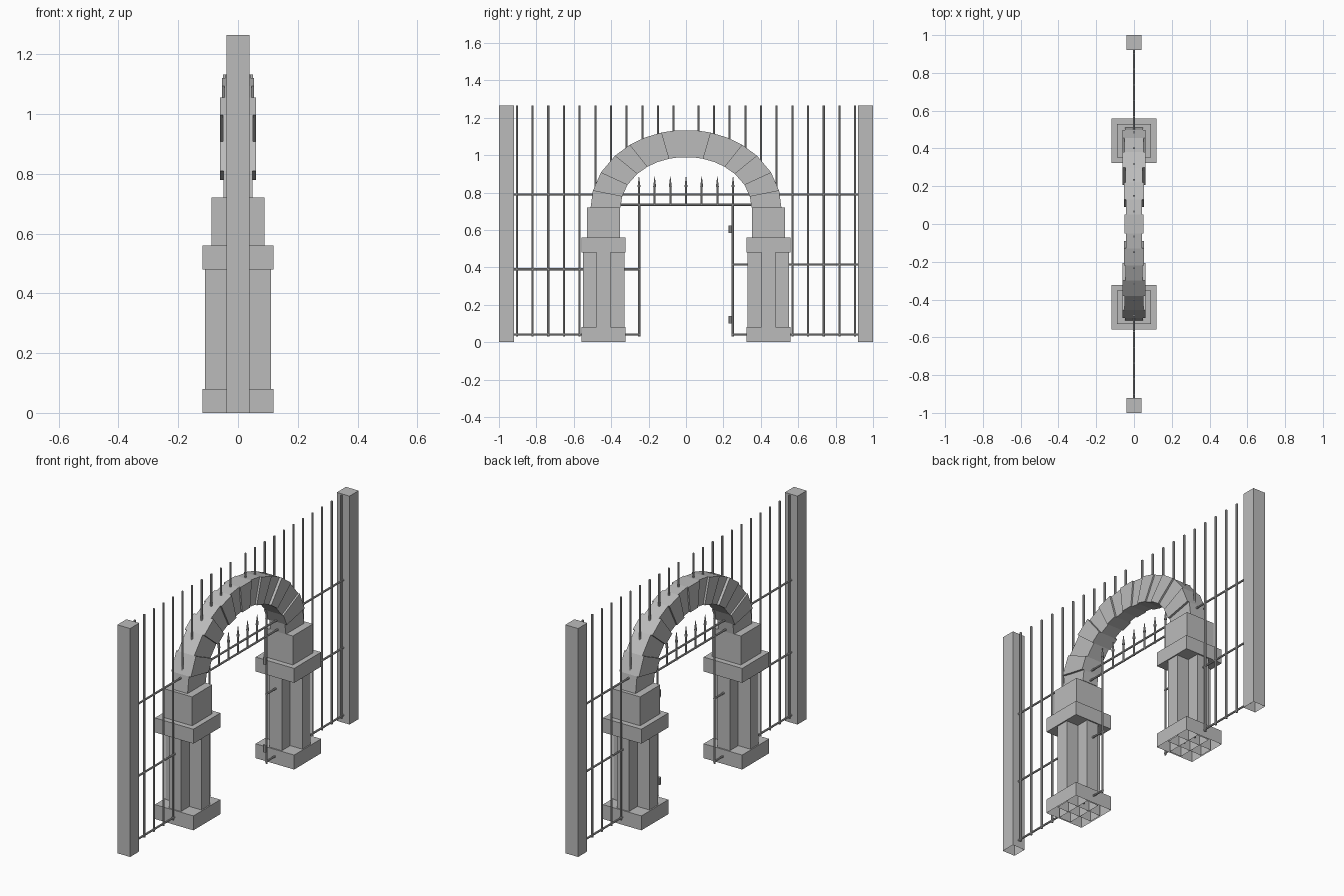
import bpy, bmesh, math
from mathutils import Vector

old = bpy.data.objects.get("Cube")
if old:
    bpy.data.objects.remove(old, do_unlink=True)

stone = bpy.data.materials.new("stone_grey")
stone.use_nodes = True
GREY = (0.5, 0.5, 0.5, 1)
stone.diffuse_color = GREY
stone.node_tree.nodes["Principled BSDF"].inputs["Base Color"].default_value = GREY


def finish(name, bm):
    bmesh.ops.recalc_face_normals(bm, faces=bm.faces)
    mesh = bpy.data.meshes.new(name)
    bm.to_mesh(mesh)
    bm.free()
    mesh.materials.append(stone)
    obj = bpy.data.objects.new(name, mesh)
    bpy.context.collection.objects.link(obj)
    return obj


def box(name, y, half_x, half_y, z0, z1, open_bottom=False):
    bm = bmesh.new()
    bmesh.ops.create_cube(bm, size=1)
    for v in bm.verts:
        v.co = (v.co.x * 2 * half_x, y + v.co.y * 2 * half_y,
                z0 + (v.co.z + 0.5) * (z1 - z0))
    obj = finish(name, bm)
    if open_bottom:
        bm = bmesh.new()
        bm.from_mesh(obj.data)
        floor = [f for f in bm.faces if f.normal.z < -0.5]
        bmesh.ops.delete(bm, geom=floor, context='FACES_ONLY')
        bm.to_mesh(obj.data)
        bm.free()


def rod(name, start, end, r=0.0055, r_end=None, sides=8):
    a, b = Vector(start), Vector(end)
    bm = bmesh.new()
    bmesh.ops.create_cone(bm, cap_ends=True, segments=sides, radius1=r,
                          radius2=r if r_end is None else r_end,
                          depth=(b - a).length)
    obj = finish(name, bm)
    obj.location = (a + b) / 2
    obj.rotation_euler = (b - a).to_track_quat('Z', 'Y').to_euler()


SPRING = 0.72
OUTER, INNER = (0.51, 0.415), (0.35, 0.27)


def ellipse(radii, deg):
    t = math.radians(deg)
    return radii[0] * math.sin(t), SPRING + radii[1] * math.cos(t)


def arch_block(name, t0, t1, half_x):
    """Wedge stone between two angles measured from the crown."""
    bm = bmesh.new()
    profile = [ellipse(OUTER, t0), ellipse(OUTER, t1),
               ellipse(INNER, t1), ellipse(INNER, t0)]
    face = bm.faces.new([bm.verts.new((-half_x, y, z)) for y, z in profile])
    ext = bmesh.ops.extrude_face_region(bm, geom=[face], use_keep_orig=True)
    verts = [g for g in ext["geom"] if isinstance(g, bmesh.types.BMVert)]
    bmesh.ops.translate(bm, verts=verts, vec=(2 * half_x, 0, 0))
    finish(name, bm)


# Arch stones, with alternating depth
joints = [5.6, 14.8, 25.6, 36, 48.2, 63, 77.5, 90]
depths = [0.042, 0.053, 0.045, 0.06, 0.05, 0.06, 0.048]
arch_block("keystone", -joints[0], joints[0], 0.05)

for side, s in (("right", -1), ("left", 1)):
    for i, d in enumerate(depths):
        arch_block(f"arch_stone_{side}_{i}", s * joints[i], s * joints[i + 1], d)

    # End posts and pillars
    box(f"end_post_{side}", s * 0.96, 0.039, 0.04, 0, 1.265, True)
    y = s * 0.441
    box(f"pillar_base_{side}", y, 0.118, 0.118, 0, 0.08, True)
    box(f"pillar_shaft_deep_{side}", y, 0.111, 0.037, 0, 0.48, True)
    box(f"pillar_shaft_wide_{side}", y, 0.037, 0.111, 0, 0.48, True)
    box(f"pillar_cap_{side}", y, 0.118, 0.118, 0.48, 0.56)
    box(f"pillar_block_{side}", y, 0.089, 0.088, 0.56, SPRING)

    # Fence bars: full height outside, rising from the arch inside
    for i in range(11):
        by = 0.904 - i * 0.0838
        z0 = 0.03
        if by < 0.35:
            z0 = SPRING + 0.34 * math.sqrt(1 - (by / 0.43) ** 2)
        rod(f"fence_bar_{side}_{i}", (0, s * by, z0), (0, s * by, 1.265))

    # Side rails and gate jamb
    mid = 0.39 if s < 0 else 0.415
    for label, z in (("low", 0.042), ("middle", mid)):
        rod(f"rail_{label}_{side}", (0, s * 0.245, z), (0, s * 0.93, z))
    rod(f"gate_jamb_{side}", (0, s * 0.25, 0.03), (0, s * 0.25, 0.74))

# Rails that cross the whole gate
rod("rail_upper", (0, -0.93, 0.79), (0, 0.93, 0.79))
rod("rail_lintel", (0, -0.40, 0.735), (0, 0.40, 0.735))

# Short spiked bars under the arch
for i in range(-3, 4):
    y = i * 0.0838
    rod(f"spike_bar_{i + 3}", (0, y, 0.73), (0, y, 0.83), 0.005)
    rod(f"spike_tip_{i + 3}", (0, y, 0.83), (0, y, 0.885), 0.008, 0.001)

# Gate hinges
for label, z in (("lower", 0.12), ("upper", 0.605)):
    rod(f"hinge_{label}", (0, 0.236, z - 0.02), (0, 0.236, z + 0.02), 0.009)
